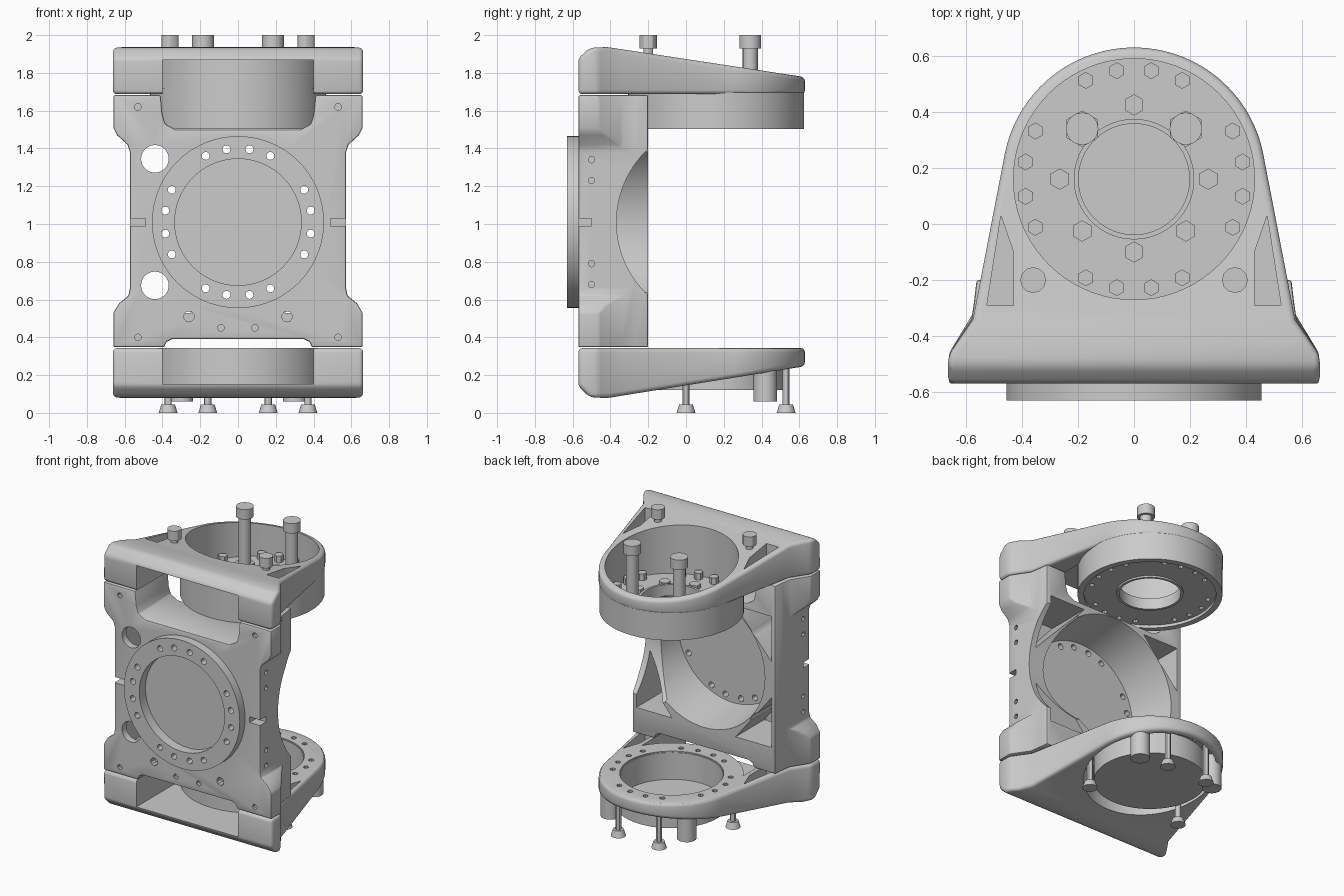
import bpy, bmesh, math
from mathutils import Vector

if "Cube" in bpy.data.objects:
    bpy.data.objects.remove(bpy.data.objects["Cube"])

CY = 0.16      # hinge axis y
CZ = 1.01      # front flange centre z
ANG = [s * a + o for o in (0, 180) for s in (1, -1) for a in (9, 26, 64, 81)]


def to_obj(name, bm):
    bm.normal_update()
    bmesh.ops.recalc_face_normals(bm, faces=bm.faces[:])
    me = bpy.data.meshes.new(name)
    bm.to_mesh(me)
    bm.free()
    ob = bpy.data.objects.new(name, me)
    bpy.context.collection.objects.link(ob)
    return ob


def rods(name, items):
    """Cylinders or cones given as (start, end, r1, r2, sides)."""
    bm = bmesh.new()
    for a, b, r1, r2, n in items:
        a, b = Vector(a), Vector(b)
        new = bmesh.ops.create_cone(bm, cap_ends=True, segments=n, radius1=r1,
                                    radius2=r2, depth=(b - a).length)['verts']
        q = (b - a).to_track_quat('Z', 'Y')
        for v in new:
            v.co = q @ v.co + (a + b) / 2
    return to_obj(name, bm)


def prisms(name, outlines, axis, lo, hi):
    """Extrude 2D outlines along an axis (0=x: yz, 1=y: xz, 2=z: xy)."""
    bm = bmesh.new()
    for pts in outlines:
        ends = []
        for d in (lo, hi):
            ring = []
            for p in pts:
                c = list(p)
                c.insert(axis, d)
                ring.append(bm.verts.new(c))
            ends.append(ring)
            bm.faces.new(ring)
        n = len(pts)
        for i in range(n):
            j = (i + 1) % n
            bm.faces.new((ends[0][i], ends[0][j], ends[1][j], ends[1][i]))
    return to_obj(name, bm)


def apply(ob, mod):
    bpy.ops.object.select_all(action='DESELECT')
    bpy.context.view_layer.objects.active = ob
    ob.select_set(True)
    bpy.ops.object.modifier_apply(modifier=mod.name)


def boolean(ob, tool, op='DIFFERENCE'):
    m = ob.modifiers.new('cut', 'BOOLEAN')
    m.operation, m.object, m.solver = op, tool, 'EXACT'
    apply(ob, m)
    bpy.data.objects.remove(tool)


def bevel(ob, w, seg=3):
    m = ob.modifiers.new('round', 'BEVEL')
    m.width, m.segments, m.limit_method, m.angle_limit = w, seg, 'ANGLE', math.radians(30)
    apply(ob, m)


def smooth(ob):
    bpy.ops.object.select_all(action='DESELECT')
    bpy.context.view_layer.objects.active = ob
    ob.select_set(True)
    bpy.ops.object.shade_smooth_by_angle(angle=math.radians(30))


def mirror(pts):
    return pts + [(-x, y) for x, y in pts[::-1]]


def both(pts):
    return [pts, [(-x, y) for x, y in pts]]


def box(x0, x1, y0, y1):
    return [(x0, y0), (x1, y0), (x1, y1), (x0, y1)]


def hinge(a, b, r, n=64, x=0, y=0, r2=None):
    return ((x, CY + y, a), (x, CY + y, b), r, r2 or r, n)


def circle_spots(r):
    return [(r * math.cos(math.radians(a)), r * math.sin(math.radians(a))) for a in ANG]


FLARE = [(0.663, -0.57), (0.663, -0.47), (0.575, -0.34)]


# Hinge brackets, built upward from the seam plane, then placed or flipped
def bracket(name, top):
    arc = [(0.47 * math.cos(math.radians(a)), CY + 0.47 * math.sin(math.radians(a)))
           for a in range(12, 91, 4)]
    ob = prisms(name, [mirror(FLARE + arc)], 2, 0, 0.4)
    side = [(-0.7, -0.1), (-0.7, 0.1), (-0.57, 0.19), (-0.51, 0.245), (-0.42, 0.25),
            (0.7, 0.08), (0.7, -0.1)]
    boolean(ob, prisms('slope', [side], 0, -1, 1), 'INTERSECT')
    bevel(ob, 0.022)
    # open front under the sloping roof sheet
    mouth = prisms('mouth', [box(-0.4, 0.4, -0.8, 0.1)], 2, -0.1, 0.18)
    boolean(mouth, rods('keep', [hinge(-0.3, 0.5, 0.462)]))
    boolean(ob, mouth)
    if top:
        boolean(ob, rods('collar', [hinge(-0.185, 0.03, 0.466, 96)]), 'UNION')
    # bearing cup, bore, bolt holes and side pockets
    floor = -0.125 if top else 0.06
    boolean(ob, rods('cup', [hinge(floor, 0.6, 0.43, 72)]))
    boolean(ob, rods('bore', [hinge(-0.4, 0.3, 0.2 if top else 0.335)]))
    if top:
        boolean(ob, rods('recess', [hinge(-0.3, -0.165, 0.425)]))
    boolean(ob, rods('holes', [hinge(-0.3, 0.3, 0.018, 10, x, y) for x, y in circle_spots(0.385)]))
    pocket = [(0.475, 0.03), (0.525, -0.29), (0.43, -0.29), (0.43, -0.1)]
    lo, hi = (0.05, 0.5) if top else (-0.1, 0.14)
    boolean(ob, prisms('pocket', both(pocket), 2, lo, hi))
    s, z = (1, 1.687) if top else (-1.06, 0.343)
    for v in ob.data.vertices:
        v.co.z = z + s * v.co.z
    if not top:
        ob.data.flip_normals()
    smooth(ob)


bracket('upper_bracket', True)
bracket('lower_bracket', False)

# Main frame with flared corners and notches top and bottom
right = [(0.35, 0.39), (0.38, 0.375), (0.39, 0.348), (0.66, 0.348), (0.66, 0.53), (0.63, 0.58),
         (0.58, 0.62), (0.572, 0.66), (0.572, 1.38), (0.585, 1.42), (0.64, 1.47), (0.66, 1.51),
         (0.66, 1.682), (0.41, 1.682), (0.4, 1.58), (0.385, 1.53), (0.33, 1.5)]
frame = prisms('main_frame', [mirror(right)], 1, -0.57, -0.2)
plan = [(0.7, -0.7), (0.7, -0.46), (0.66, -0.46), (0.58, -0.34), (0.57, -0.27), (0.55, -0.1)]
boolean(frame, prisms('plan', [mirror(plan)], 2, 0, 2), 'INTERSECT')
bevel(frame, 0.01, 2)


def across(a, b, r, x=0, z=0, n=72, r2=None):
    return ((x, a, CZ + z), (x, b, CZ + z), r, r2 or r, n)


boolean(frame, rods('flange', [across(-0.63, -0.55, 0.455, n=96)]), 'UNION')
boolean(frame, rods('front_bore', [across(-0.8, -0.56, 0.335)]))
boolean(frame, rods('back_cavity', [across(-0.53, -0.15, 0.43, r2=0.487)]))
boolean(frame, rods('flange_holes', [across(-0.8, -0.4, 0.021, x, z, 12)
                                     for x, z in circle_spots(0.39)]))
# corner pockets behind the plate
tris = [[(sx * x, CZ + sz * z) for x, z in ((0.53, h), (0.53, 0.13), (0.25, h))]
        for sx in (1, -1) for sz, h in ((1, 0.45), (-1, 0.48))]
boolean(frame, prisms('corner_pockets', tris, 1, -0.52, -0.1))
# scooped right side wall
boolean(frame, rods('side_scoop', [((0.3, 0.162, 1.01), (0.9, 0.162, 1.01), 0.53, 0.53, 96)]))
# cable holes, side slots and small screw holes
boolean(frame, rods('cable_holes', [across(-0.8, 0, 0.073, -0.44, z, 32) for z in (0.335, -0.335)]))
boolean(frame, prisms('slots', both(box(0.49, 0.7, 0.99, 1.03)), 1, -0.7, -0.5))
small = [(0.26, -0.5, 0.028), (0.53, -0.61, 0.018), (0.53, 0.61, 0.018), (0.09, -0.56, 0.018)]
boolean(frame, rods('screw_holes', [across(-0.7, -0.52, r, s * x, z, 10)
                                    for x, z, r in small for s in (1, -1)]))
boolean(frame, rods('side_holes', [((s * 0.54, -0.5, z), (s * 0.8, -0.5, z), 0.017, 0.017, 10)
                                   for z in (0.68, 0.79, 1.23, 1.34) for s in (1, -1)]))
smooth(frame)

# Lower bearing cup hanging inside the lower bracket
cup = rods('lower_bearing_cup', [hinge(0.12, 0.335, 0.362)])
boolean(cup, rods('hollow', [hinge(0.145, 0.5, 0.33)]))
smooth(cup)

# Lip around the upper bore
lip = rods('upper_bore_lip', [hinge(1.51, 1.59, 0.215)])
boolean(lip, rods('hollow', [hinge(1.4, 1.8, 0.198)]))
smooth(lip)

# Hex bolts on the upper cup floor
inner = [(0, 0.265), (0, -0.26), (0.265, 0), (-0.265, 0), (0.185, -0.185), (-0.185, -0.185)]
smooth(rods('cup_bolts', [hinge(1.55, 1.61, 0.03, 6, x, y) for x, y in circle_spots(0.392)] +
            [hinge(1.55, 1.59, 0.038, 6, x, y) for x, y in inner]))

# Tall bolts on the upper bracket
bolts = []
for s in (1, -1):
    bolts += [hinge(1.55, 1.6, 0.065, 6, s * 0.185, 0.18),
              hinge(1.55, 1.94, 0.04, 16, s * 0.185, 0.18),
              hinge(1.93, 2.0, 0.058, 16, s * 0.185, 0.18),
              hinge(1.88, 1.94, 0.025, 12, s * 0.36, -0.36),
              hinge(1.93, 2.0, 0.046, 12, s * 0.36, -0.36)]
smooth(rods('upper_bolts', bolts))

# Hanging bolts and stub posts under the lower bracket
hang = []
for s in (1, -1):
    for x, y in ((0.16, 0.37), (0.37, -0.16)):
        hang += [hinge(0.03, 0.3, 0.019, 12, s * x, y),
                 hinge(0, 0.045, 0.05, 12, s * x, y, 0.036)]
    hang.append(hinge(0.06, 0.29, 0.063, 24, s * 0.3, 0.26))
smooth(rods('lower_bolts', hang))
